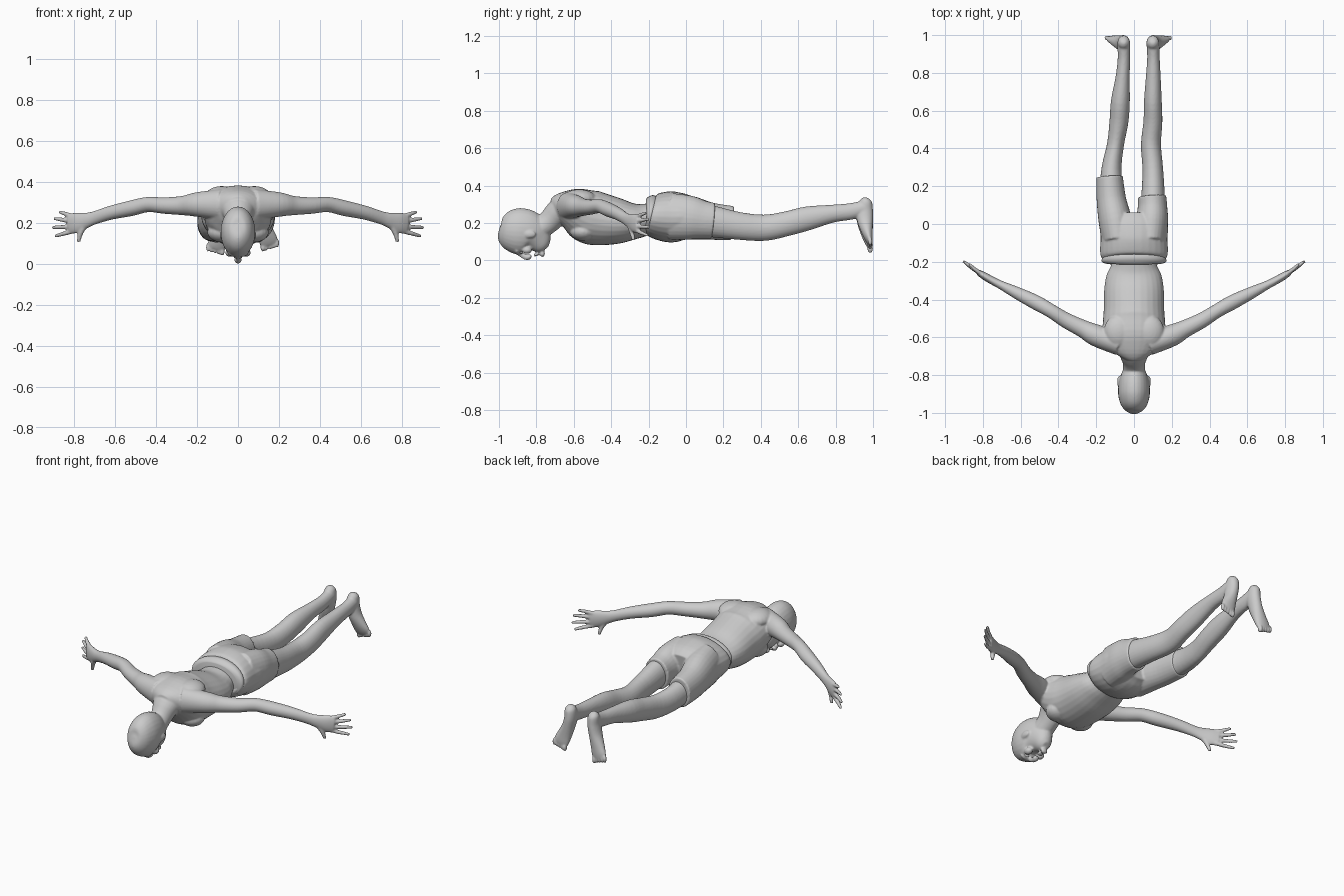
import bpy, bmesh, math
from mathutils import Vector

clay = bpy.data.materials.new("plain_grey")
clay.diffuse_color = (0.6, 0.6, 0.6, 1)


def spline(rows, steps):
    """Catmull-Rom through rows of numbers."""
    rows = [Vector(r) for r in rows]
    out = []
    for i in range(len(rows) - 1):
        b, c = rows[i], rows[i + 1]
        a = rows[i - 1] if i else b
        d = rows[i + 2] if i + 2 < len(rows) else c
        for s in range(steps):
            t = s / steps
            out.append(b + (c - a) * (t / 2) + (2 * a - 5 * b + 4 * c - d) * (t * t / 2)
                       + (3 * b - a - 3 * c + d) * (t ** 3 / 2))
    return out + [rows[-1]]


def loft(bm, rows, up=(0, 0, 1), steps=4, n=28):
    """Closed tube through rows of (x, y, z, half width, half height)."""
    rows = spline(rows, steps)
    pts = [Vector(r[:3]) for r in rows]
    rings = []
    for i, r in enumerate(rows):
        t = (pts[min(i + 1, len(pts) - 1)] - pts[max(i - 1, 0)]).normalized()
        side = t.cross(Vector(up)).normalized()
        top = side.cross(t)
        rings.append([bm.verts.new(pts[i] + side * (r[3] * math.cos(a)) + top * (r[4] * math.sin(a)))
                      for a in (2 * math.pi * k / n for k in range(n))])
    for p, q in zip(rings, rings[1:]):
        for k in range(n):
            bm.faces.new((p[k], p[(k + 1) % n], q[(k + 1) % n], q[k]))
    bm.faces.new(rings[0][::-1])
    bm.faces.new(rings[-1])


def ball(bm, centre, size):
    made = bmesh.ops.create_uvsphere(bm, u_segments=20, v_segments=12, radius=1)
    for v in made["verts"]:
        v.co = Vector(centre) + Vector([v.co[i] * size[i] for i in range(3)])


def finish(name, bm, voxel=0, relax=0):
    bmesh.ops.recalc_face_normals(bm, faces=bm.faces)
    me = bpy.data.meshes.new(name)
    bm.to_mesh(me)
    bm.free()
    me.materials.append(clay)
    me.polygons.foreach_set("use_smooth", [True] * len(me.polygons))
    ob = bpy.data.objects.new(name, me)
    bpy.context.collection.objects.link(ob)
    if voxel:
        m = ob.modifiers.new("blend", "REMESH")
        m.mode, m.voxel_size, m.use_smooth_shade = "VOXEL", voxel, True
        s = ob.modifiers.new("relax", "SMOOTH")
        s.factor, s.iterations = 0.5, relax
    return ob


# Torso and neck
bm = bmesh.new()
loft(bm, [(0, -.715, .28, .05, .05), (0, -.67, .285, .12, .08), (0, -.6, .27, .165, .12),
          (0, -.52, .235, .165, .145), (0, -.45, .22, .16, .14), (0, -.35, .21, .158, .12),
          (0, -.27, .21, .145, .095), (0, -.2, .22, .115, .085), (0, -.1, .23, .11, .09)])
loft(bm, [(0, -.85, .14, .055, .06), (0, -.79, .165, .058, .058), (0, -.73, .21, .06, .062),
          (0, -.67, .27, .085, .07), (0, -.6, .29, .1, .07)])
for s in (-1, 1):
    ball(bm, (s * .08, -.57, .33), (.08, .09, .05))      # shoulder blades
    ball(bm, (s * .075, -.55, .155), (.075, .07, .05))   # chest

# Arms, palms and fingers
for s in (-1, 1):
    arm = [(.08, -.635, .29, .06, .075), (.2, -.59, .29, .058, .06), (.27, -.555, .285, .047, .047),
           (.36, -.51, .285, .041, .04), (.44, -.46, .29, .037, .037), (.52, -.415, .272, .039, .038),
           (.62, -.365, .25, .032, .034), (.7, -.325, .225, .023, .032), (.74, -.305, .213, .021, .038),
           (.79, -.277, .2, .02, .05), (.825, -.255, .195, .015, .048)]
    loft(bm, [(s * x, *r) for x, *r in arm])
    for z, tip in ((.233, (.872, -.212, .255)), (.208, (.897, -.2, .222)),
                   (.182, (.905, -.196, .178)), (.16, (.893, -.206, .135))):
        mid = [(.81 + tip[0]) / 2, (-.262 + tip[1]) / 2 - .004, (z + tip[2]) / 2]
        loft(bm, [(s * .805, -.265, z, .012, .012), (s * mid[0], *mid[1:], .011, .011),
                  (s * tip[0], *tip[1:], .008, .008)], n=10)
    loft(bm, [(s * .74, -.305, .2, .015, .017), (s * .768, -.29, .15, .013, .013),
              (s * .778, -.28, .108, .009, .009)], up=(0, 1, 0), n=10)

# Legs
legs = {-1: [(-.09, -.05, .23, .07, .1), (-.115, .1, .215, .07, .085), (-.12, .28, .185, .054, .074),
             (-.098, .42, .175, .045, .07), (-.08, .54, .197, .05, .066), (-.072, .65, .225, .05, .064),
             (-.06, .78, .25, .037, .048), (-.053, .88, .262, .033, .044), (-.055, .955, .28, .034, .042)],
        1: [(.09, -.05, .23, .07, .1), (.1, .1, .215, .065, .088), (.1, .28, .185, .055, .074),
            (.09, .42, .175, .053, .07), (.1, .54, .197, .05, .066), (.1, .65, .225, .047, .064),
            (.102, .78, .25, .039, .048), (.103, .88, .262, .033, .044), (.1, .955, .28, .034, .042)]}
for s, path in legs.items():
    loft(bm, path)
    # Foot hanging from the heel, turned outward
    h, drop = path[-1][0], .02 if s > 0 else 0
    foot = [(0, .968, .335, .012, .012), (0, .963, .315, .03, .033), (0, .955, .26, .034, .045),
            (.012, .958, .2, .035, .042), (.032, .968, .14, .042, .031), (.046, .977, .1, .046, .022),
            (.054, .983, .076, .042, .014)]
    loft(bm, [(h + s * x, y, z + drop * (.335 - z) * 4, w, d) for x, y, z, w, d in foot], up=(0, 1, 0))
    for k in range(5):
        x = h + s * (.022 + .0175 * k)
        r = .0125 if k == 0 else .009
        ball(bm, (x, .985, .062 + drop + .005 * k), (r, r + .003, .022))

# Head: skull, jaw, brow, nose, lips, ears
loft(bm, [(0, -.999, .165, .012, .02), (0, -.99, .163, .042, .065), (0, -.96, .16, .068, .1),
          (0, -.91, .157, .083, .122), (0, -.86, .153, .083, .122), (0, -.82, .138, .074, .107),
          (0, -.79, .11, .058, .08), (0, -.765, .075, .04, .048), (0, -.753, .06, .02, .025)])
ball(bm, (0, -.905, .052), (.052, .014, .02))
loft(bm, [(0, -.9, .04, .01, .01), (0, -.86, .02, .012, .016), (0, -.84, .018, .019, .014),
          (0, -.83, .03, .016, .008)], n=12)
ball(bm, (0, -.807, .03), (.022, .006, .009))
ball(bm, (0, -.795, .032), (.02, .006, .009))
ball(bm, (0, -.768, .036), (.022, .014, .018))
for s in (-1, 1):
    ball(bm, (s * .079, -.835, .14), (.01, .032, .02))
    ball(bm, (s * .042, -.85, .055), (.02, .026, .02))
finish("body", bm, .0055, 4)

# Eyes
for s, side in ((-1, "left"), (1, "right")):
    bm = bmesh.new()
    ball(bm, (s * .028, -.88, .047), (.013, .009, .011))
    finish(side + "_eye", bm)

# Shorts: hips with two leg tubes, left one pulled longer
bm = bmesh.new()
loft(bm, [(0, -.2, .245, .155, .092), (0, -.165, .237, .178, .12), (0, -.08, .233, .178, .137),
          (0, 0, .235, .176, .12), (0, .05, .23, .13, .09)])
loft(bm, [(-.085, -.08, .235, .085, .125), (-.1, .02, .228, .088, .118), (-.12, .13, .21, .078, .1),
          (-.129, .25, .2, .07, .091)])
loft(bm, [(.085, -.08, .235, .085, .125), (.095, .02, .228, .086, .118), (.098, .09, .218, .078, .102),
          (.095, .145, .212, .076, .096)])
finish("shorts", bm, .006, 3)

# Waistband
bm = bmesh.new()
loft(bm, [(0, -.212, .243, .14, .084), (0, -.204, .243, .166, .098), (0, -.19, .242, .172, .108),
          (0, -.18, .24, .165, .105)])
finish("waistband", bm)
